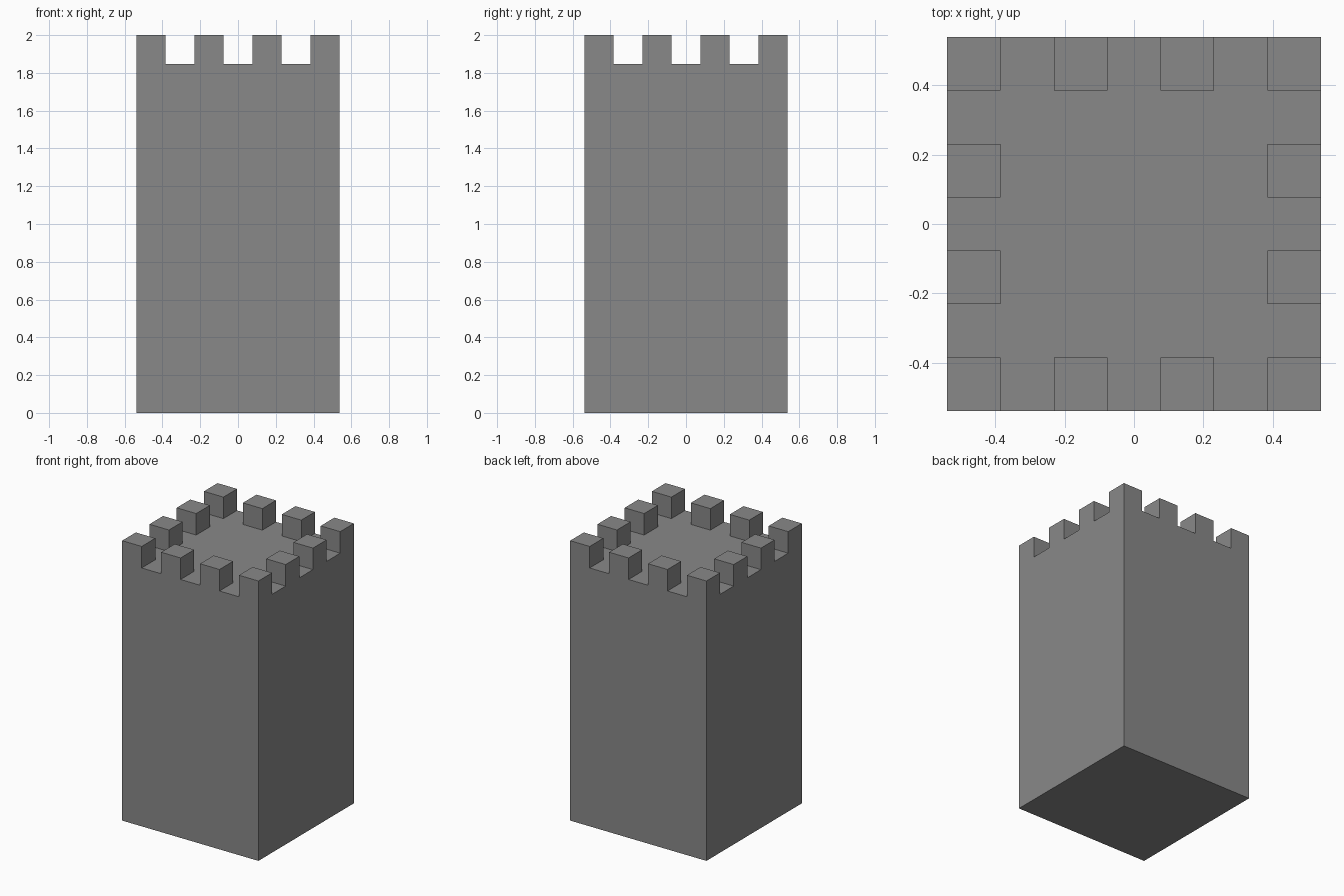
import bpy
import bmesh
from mathutils import Vector

if "Cube" in bpy.data.objects:
    bpy.data.objects.remove(bpy.data.objects["Cube"], do_unlink=True)

# The tower is 7 blocks wide and 13 blocks tall, including its merlons
CELLS = 7
BLOCK = 2 / 13
HALF = CELLS * BLOCK / 2
ROOF = 12 * BLOCK

stone = bpy.data.materials.new("grey_stone")
stone.use_nodes = True
colour = (0.25, 0.25, 0.25, 1)
stone.diffuse_color = colour
stone.node_tree.nodes["Principled BSDF"].inputs["Base Color"].default_value = colour


def cell_index(value):
    return int((value + HALF) / BLOCK)


def is_merlon(face):
    """Every other block along the roof edge, corners included."""
    centre = face.calc_center_median()
    i, j = cell_index(centre.x), cell_index(centre.y)
    on_edge = i in (0, CELLS - 1) or j in (0, CELLS - 1)
    return on_edge and i % 2 == 0 and j % 2 == 0


bm = bmesh.new()

# Roof, divided into blocks
bmesh.ops.create_grid(bm, x_segments=CELLS, y_segments=CELLS, size=HALF)
bmesh.ops.translate(bm, verts=bm.verts[:], vec=(0, 0, ROOF))

# Walls and base
rim = [e for e in bm.edges if e.is_boundary]
walls = bmesh.ops.extrude_edge_only(bm, edges=rim)["geom"]
foot = [v for v in walls if isinstance(v, bmesh.types.BMVert)]
bmesh.ops.translate(bm, verts=foot, vec=(0, 0, -ROOF))
foot_edges = [e for e in bm.edges if e.is_boundary]
bmesh.ops.edgeloop_fill(bm, edges=foot_edges)
bmesh.ops.recalc_face_normals(bm, faces=bm.faces[:])

# Merlons raised from the roof blocks
blocks = [f for f in bm.faces if f.normal.z > 0.9 and is_merlon(f)]
raised = bmesh.ops.extrude_discrete_faces(bm, faces=blocks)["faces"]
tops = {v for f in raised for v in f.verts}
bmesh.ops.translate(bm, verts=list(tops), vec=Vector((0, 0, BLOCK)))

# Merge flat areas into clean single faces
bmesh.ops.dissolve_limit(bm, angle_limit=0.01, verts=bm.verts[:], edges=bm.edges[:])
bmesh.ops.recalc_face_normals(bm, faces=bm.faces[:])

mesh = bpy.data.meshes.new("battlement_tower")
bm.to_mesh(mesh)
bm.free()
mesh.materials.append(stone)
tower = bpy.data.objects.new("battlement_tower", mesh)
bpy.context.collection.objects.link(tower)
